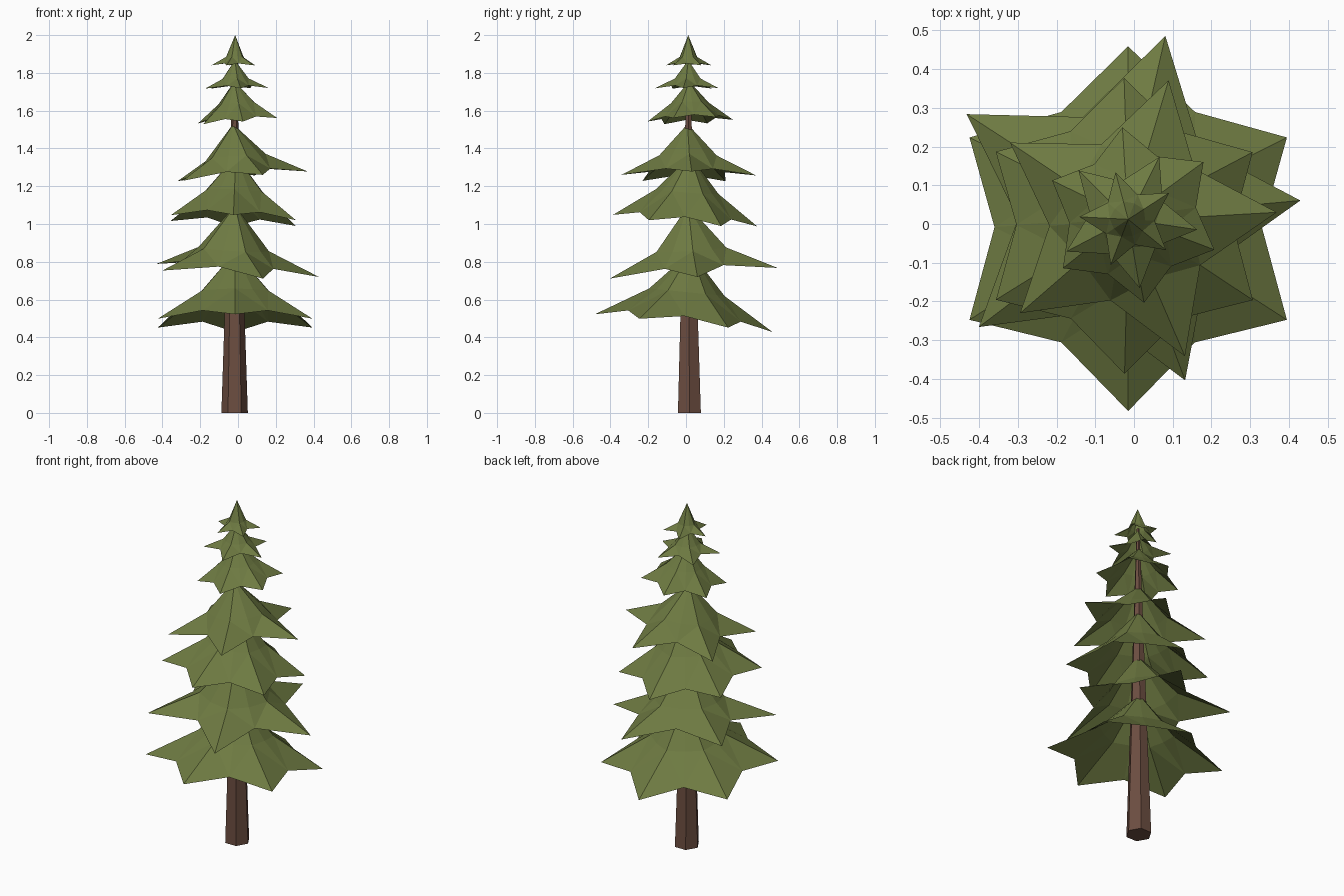
import bpy, bmesh, math
from mathutils import Vector, Matrix

if "Cube" in bpy.data.objects:
    bpy.data.objects.remove(bpy.data.objects["Cube"])


def material(name, rgb):
    m = bpy.data.materials.new(name)
    m.diffuse_color = (*rgb, 1)
    m.use_nodes = True
    m.node_tree.nodes["Principled BSDF"].inputs["Base Color"].default_value = m.diffuse_color
    return m


green = material("needle green", (0.155, 0.195, 0.054))
brown = material("bark brown", (0.15, 0.075, 0.052))


def add_object(name, bm, mat):
    mesh = bpy.data.meshes.new(name)
    bm.normal_update()
    bm.to_mesh(mesh)
    bm.free()
    mesh.materials.append(mat)
    ob = bpy.data.objects.new(name, mesh)
    bpy.context.collection.objects.link(ob)


def branch_tier(name, centre, slope, points, angle, tip_r, valley_r, ring_r, ring_h, top_h):
    """Star-shaped, concave, open cone; its rim plane leans by the given slope."""
    bm = bmesh.new()
    up = Vector((-slope[0], -slope[1], 1)).normalized()
    lean = Vector((0, 0, 1)).rotation_difference(up).to_matrix()
    n = points * 2
    rim, ring = [], []
    for i in range(n):
        a = math.radians(angle) + math.tau * i / n
        d = Vector((math.cos(a), math.sin(a), 0))
        tip = i % 2 == 0
        rim.append(bm.verts.new(d * (tip_r if tip else valley_r) + Vector((0, 0, 0 if tip else 0.08 * tip_r))))
        ring.append(bm.verts.new(d * ring_r * (1 if tip else 0.92) + Vector((0, 0, ring_h))))
    apex = bm.verts.new((0, 0, top_h))
    for i in range(n):
        j = (i + 1) % n
        if i % 2 == 0:
            bm.faces.new((rim[i], rim[j], ring[i]))
            bm.faces.new((rim[j], ring[j], ring[i]))
        else:
            bm.faces.new((rim[i], rim[j], ring[j]))
            bm.faces.new((rim[i], ring[j], ring[i]))
        bm.faces.new((ring[i], ring[j], apex))
    bm.transform(Matrix.Translation(centre) @ lean.to_4x4())
    add_object(name, bm, green)


# Branch tiers, bottom to top
tiers = [
    ((-0.015, -0.012, 0.475), (0, -0.10), 6, 30, 0.473, 0.345, 0.20, 0.165, 0.38),
    ((-0.038, 0.032, 0.748), (-0.065, 0.06), 5, 3.4, 0.469, 0.265, 0.195, 0.12, 0.35),
    ((-0.025, -0.005, 1.018), (-0.04, -0.08), 6, 30, 0.383, 0.28, 0.165, 0.155, 0.345),
    ((-0.005, 0.008, 1.25), (0.075, 0.0), 5, 3.4, 0.375, 0.212, 0.16, 0.11, 0.28),
    ((-0.002, 0.023, 1.547), (0.08, 0.03), 6, 37, 0.228, 0.165, 0.10, 0.095, 0.21),
    ((-0.015, 0.012, 1.718), (0.01, 0.0), 5, 63.5, 0.18, 0.10, 0.072, 0.052, 0.15),
    ((-0.015, 0.012, 1.84), (0.0, 0.0), 5, 33, 0.126, 0.068, 0.048, 0.045, 0.16),
]
for k, t in enumerate(tiers):
    branch_tier(f"branch_tier_{k + 1}", *t)

# Tapered six-sided trunk
bm = bmesh.new()
bmesh.ops.create_cone(bm, cap_ends=True, segments=6, radius1=0.07, radius2=0.008, depth=1.88,
                      matrix=Matrix.Translation((-0.018, 0.018, 0.94)) @ Matrix.Rotation(math.radians(30), 4, 'Z'))
# Turn a corner to each side and keep the tip on the tree's axis
xs = [v.co.x for v in bm.verts]
if max(xs) < 0.045:
    bmesh.ops.rotate(bm, verts=bm.verts, cent=(-0.018, 0.018, 0), matrix=Matrix.Rotation(math.radians(30), 3, 'Z'))
for v in bm.verts:
    v.co.y -= 0.006 * v.co.z / 1.88
add_object("trunk", bm, brown)
